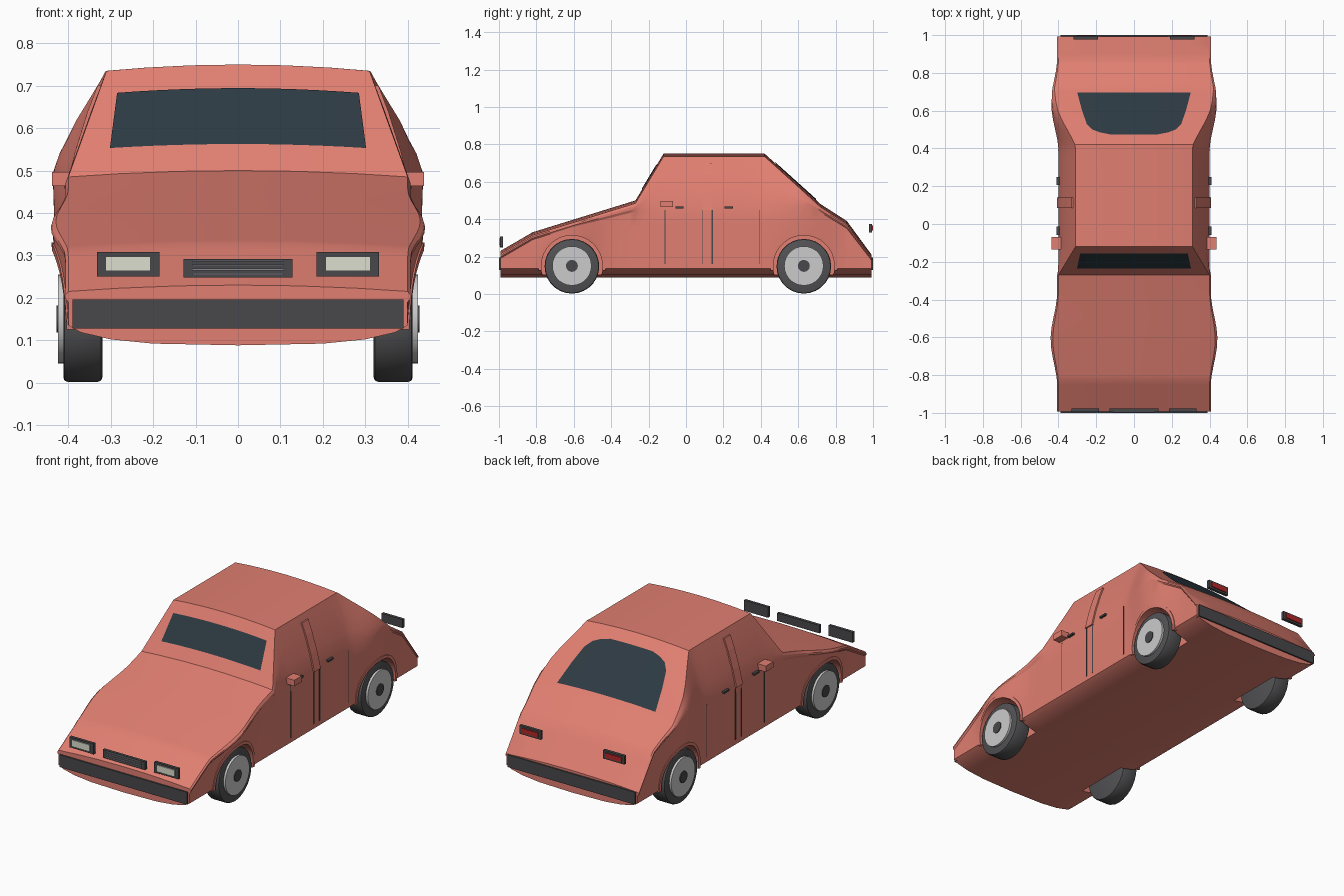
import bpy, bmesh, math
from mathutils import Matrix

if "Cube" in bpy.data.objects:
    bpy.data.objects.remove(bpy.data.objects["Cube"])

def mat(name, c):
    m = bpy.data.materials.new(name)
    m.diffuse_color = (*c, 1)
    m.use_nodes = True
    m.node_tree.nodes["Principled BSDF"].inputs["Base Color"].default_value = m.diffuse_color
    return m

PAINT = mat("coral_paint", (.75, .21, .165))
GLASS = mat("dark_glass", (.026, .042, .055))
DARK = mat("dark_trim", (.065, .065, .07))
TYRE = mat("rubber", (.085, .085, .09))
RIM = mat("rim_grey", (.55, .56, .58))
LENS = mat("lamp_lens", (.72, .74, .63))
RED = mat("red_lens", (.45, .02, .02))
BAR = mat("grille_bar", (.25, .25, .28))

def finish(name, bm, m, smooth=None):
    bmesh.ops.recalc_face_normals(bm, faces=bm.faces)
    me = bpy.data.meshes.new(name)
    bm.to_mesh(me)
    bm.free()
    ob = bpy.data.objects.new(name, me)
    bpy.context.collection.objects.link(ob)
    me.materials.append(m)
    if smooth:
        shade(ob, smooth)
    return ob

def activate(ob):
    bpy.ops.object.select_all(action='DESELECT')
    ob.select_set(True)
    bpy.context.view_layer.objects.active = ob

def shade(ob, deg):
    activate(ob)
    bpy.ops.object.shade_smooth_by_angle(angle=math.radians(deg))

def box(name, x0, x1, y0, y1, z0, z1, m):
    bm = bmesh.new()
    bmesh.ops.create_cube(bm, size=1)
    for v in bm.verts:
        v.co = ((x0 + x1) / 2 + v.co.x * (x1 - x0), (y0 + y1) / 2 + v.co.y * (y1 - y0),
                (z0 + z1) / 2 + v.co.z * (z1 - z0))
    return finish(name, bm, m)

def disc(name, x0, x1, y, z, r, m, seg=28, bevel=0):
    bm = bmesh.new()
    mtx = Matrix.Translation(((x0 + x1) / 2, y, z)) @ Matrix.Rotation(math.pi / 2, 4, 'Y')
    bmesh.ops.create_cone(bm, cap_ends=True, segments=seg, radius1=r, radius2=r,
                          depth=abs(x1 - x0), matrix=mtx)
    if bevel:
        rim = [e for e in bm.edges if abs(e.verts[0].co.x - e.verts[1].co.x) < 1e-5]
        bmesh.ops.bevel(bm, geom=rim, offset=bevel, segments=2, affect='EDGES', profile=.5)
    return finish(name, bm, m, 35)

# Body shape: roofline, roof half width and beltline height along y
TOP = [(-.992, .23), (-.82, .33), (-.27, .5), (-.12, .75), (.42, .75), (.72, .48), (.86, .39), (.992, .21)]
TOPW = [(-.992, .40), (-.27, .40), (-.12, .31), (.42, .31), (.58, .37), (.72, .40), (.992, .40)]
BELT = [(-.992, .19), (-.82, .29), (-.6, .36), (-.27, .44), (.4, .45), (.65, .48), (.86, .35), (.992, .18)]
AXLES = (-.61, .63)

def lerp(tab, t):
    if t <= tab[0][0]:
        return tab[0][1]
    for (a, u), (b, v) in zip(tab, tab[1:]):
        if t <= b:
            return u + (v - u) * (t - a) / (b - a)
    return tab[-1][1]

def bulge(y):
    d = min(abs(y - a) for a in AXLES)
    return .037 * math.cos(d / .25 * math.pi / 2) ** 2 if d < .25 else 0

def roof_z(x, y):
    return lerp(TOP, y) - .015 * (x / lerp(TOPW, y)) ** 2

def side(y):
    """Side of the cross-section, sill to roof edge, as (x, z)."""
    b, zb, zt, wt = bulge(y), lerp(BELT, y), lerp(TOP, y) - .015, lerp(TOPW, y) + bulge(y) * .8
    pts = [(.40 + b * math.sin(u / 4 * math.pi / 2), .135 + (zb - .135) * u / 4) for u in range(5)]
    for t in (1 / 3, 2 / 3, 1):
        pts.append((.40 + b + (wt - .40 - b) * t + .008 * math.sin(t * math.pi), zb + (zt - zb) * t))
    return pts

def half_width(y, z):
    return lerp([(p[1], p[0]) for p in side(y)], z)

# Body loft
ys = sorted({t[0] for t in TOP} | {-.95 + .05 * i for i in range(39)})
bm = bmesh.new()
rings = []
for y in ys:
    s = side(y)
    w = s[-1][0]
    half = [(.2, .092), (.3, .102), (.37, .118)] + s
    half += [(w * f, lerp(TOP, y) - .015 * f * f) for f in (.7, .35)]
    ring = [(0, .088)] + half + [(0, lerp(TOP, y))] + [(-x, z) for x, z in reversed(half)]
    rings.append([bm.verts.new((x, y, z)) for x, z in ring])
n = len(rings[0])
for a, b in zip(rings, rings[1:]):
    for i in range(n):
        j = (i + 1) % n
        bm.faces.new((a[i], a[j], b[j], b[i]))
bm.faces.new(rings[0])
bm.faces.new(rings[-1])
body = finish("car_body", bm, PAINT)

# Wheel wells cut from the body
for y in AXLES:
    for s in (-1, 1):
        cut = disc("well_cutter", s * .29, s * .6, y, .15, .165, PAINT, 40)
        cut.hide_render = True
        mod = body.modifiers.new("well", 'BOOLEAN')
        mod.operation, mod.object, mod.solver = 'DIFFERENCE', cut, 'EXACT'
        activate(body)
        bpy.ops.object.modifier_apply(modifier=mod.name)
        bpy.data.objects.remove(cut)
shade(body, 25)

# Panel lying on top of the body, from rows of (y, half width)
def panel(name, rows, off=.006, cols=12):
    bm = bmesh.new()
    grid = []
    for y, w in rows:
        xs = [w * (2 * i / cols - 1) for i in range(cols + 1)]
        grid.append([bm.verts.new((x, y, roof_z(x, y) + off)) for x in xs])
    for a, b in zip(grid, grid[1:]):
        for i in range(cols):
            bm.faces.new((a[i], a[i + 1], b[i + 1], b[i]))
    return finish(name, bm, GLASS, 30)

panel("windscreen", [(-.236, .302), (-.157, .285)])
panel("rear_window", [(.475, .13), (.485, .18), (.50, .22), (.53, .25), (.60, .275), (.695, .30)])

# Strip hugging the body side
def side_strip(name, s, y0, y1, z0, z1, off, m, steps=8):
    bm = bmesh.new()
    rows = []
    for i in range(steps + 1):
        z = z0 + (z1 - z0) * i / steps
        rows.append([bm.verts.new((s * (half_width(y, z) + o), y, z))
                     for y, o in ((y0, -.01), (y0, off), (y1, off), (y1, -.01))])
    for a, b in zip(rows, rows[1:]):
        for i in range(4):
            j = (i + 1) % 4
            bm.faces.new((a[i], a[j], b[j], b[i]))
    bm.faces.new(rows[0])
    bm.faces.new(rows[-1])
    return finish(name, bm, m)

# Half-ring lip around each wheel opening
def arch_lip(s, yc):
    bm = bmesh.new()
    rows = []
    for i in range(25):
        a = math.radians(-8 + 196 * i / 24)
        row = []
        for r, o in ((.163, -.03), (.163, .004), (.18, .004), (.18, -.03)):
            y, z = yc + r * math.cos(a), .15 + r * math.sin(a)
            row.append(bm.verts.new((s * (half_width(y, z) + o), y, z)))
        rows.append(row)
    for a, b in zip(rows, rows[1:]):
        for i in range(4):
            j = (i + 1) % 4
            bm.faces.new((a[i], a[j], b[j], b[i]))
    bm.faces.new(rows[0])
    bm.faces.new(rows[-1])
    finish("arch_lip", bm, PAINT, 35)

def mbox(name, s, x0, x1, *rest):
    return box(name, *sorted((s * x0, s * x1)), *rest)

for s in (-1, 1):
    # Wheels
    for y in AXLES:
        disc("tyre", s * .32, s * .412, y, .148, .146, TYRE, 28, .01)
        disc("rim", s * .40, s * .424, y, .15, .105, RIM)
        disc("hub_cap", s * .41, s * .428, y, .15, .032, DARK, 16)
        arch_lip(s, y)
    # Door seams, centre pillar, handles and mirrors
    for y in (-.112, .09, .392):
        side_strip("door_seam", s, y - .002, y + .002, .16, .45, .002, DARK)
    side_strip("rear_door_seam", s, .136, .144, .16, .45, .002, DARK)
    side_strip("centre_pillar", s, .085, .14, .45, .70, .008, PAINT)
    for y in (-.035, .228):
        mbox("door_handle", s, .39, .409, y - .022, y + .022, .458, .468, DARK)
    mbox("door_mirror", s, .385, .438, -.135, -.07, .464, .497, PAINT)
    # Head lamps and tail lamps
    mbox("headlamp_housing", s, .185, .332, -.994, -.978, .25, .308, DARK)
    mbox("headlamp_lens", s, .19 + .016, .312, -.999, -.99, .263, .297, LENS)
    mbox("tail_lamp_housing", s, .19, .32, .978, .994, .328, .375, DARK)
    mbox("tail_lamp_lens", s, .205, .305, .99, .999, .338, .365, RED)

# Grille and bumpers
box("grille", -.129, .129, -.994, -.978, .248, .292, DARK)
for i in range(4):
    z = .254 + i * .0105
    box("grille_bar", -.108, .108, -.998, -.99, z, z + .004, BAR)
box("front_bumper", -.39, .39, -1.0, -.975, .128, .196, DARK)
box("rear_bumper", -.39, .39, .975, 1.0, .128, .196, DARK)
